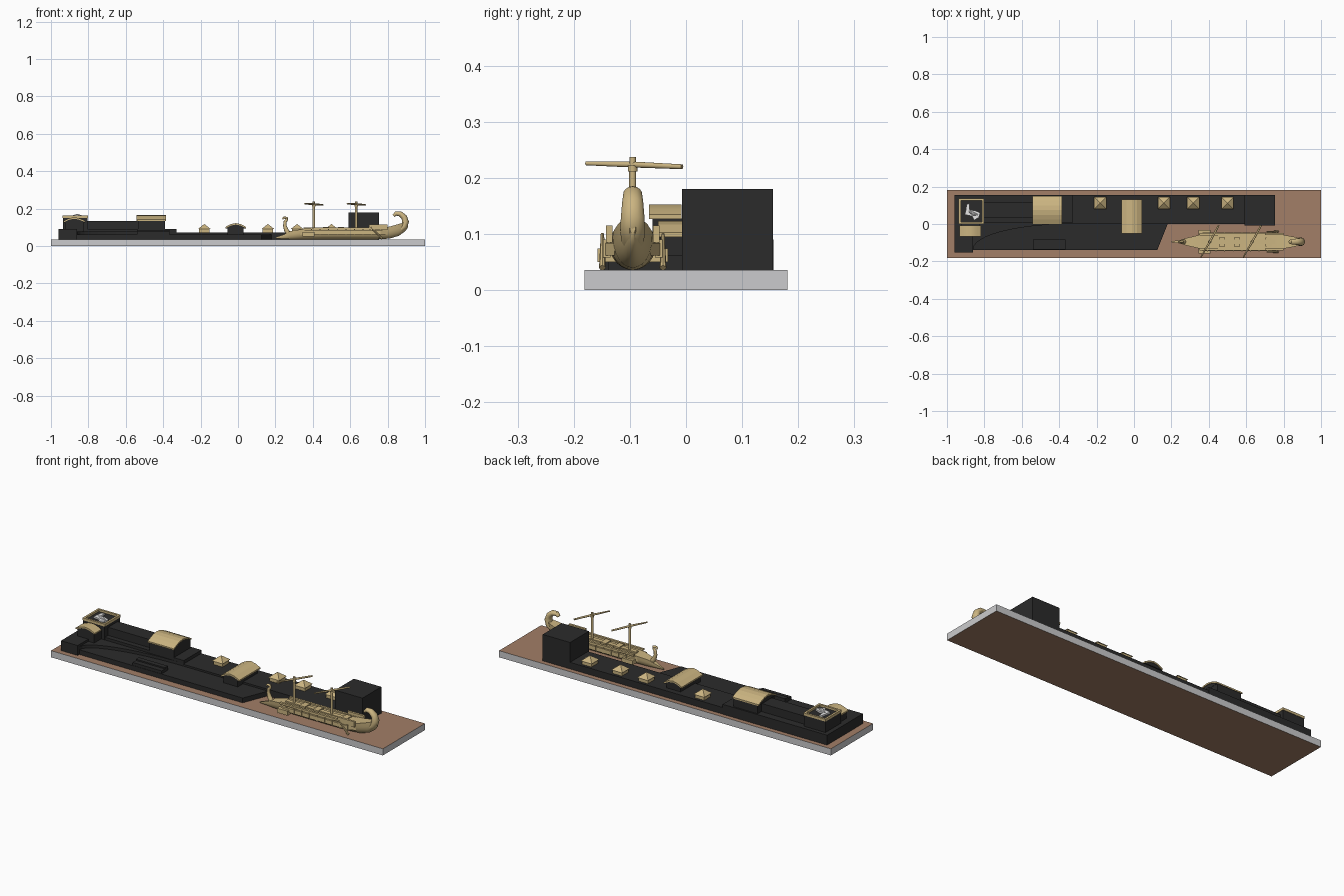
import bpy, bmesh, math
from mathutils import Vector

if "Cube" in bpy.data.objects:
    bpy.data.objects.remove(bpy.data.objects["Cube"])

def mat(name, rgb):
    m = bpy.data.materials.new(name)
    m.diffuse_color = (*rgb, 1)
    m.use_nodes = True
    m.node_tree.nodes["Principled BSDF"].inputs["Base Color"].default_value = m.diffuse_color
    return m

TAN = mat("sand_tan", (0.60, 0.46, 0.22))
DARK = mat("charcoal", (0.024, 0.024, 0.024))
BROWN = mat("earth_brown", (0.36, 0.21, 0.135))
GREY = mat("light_grey", (0.60, 0.60, 0.61))
WHITE = mat("white", (0.80, 0.80, 0.80))

def finish(name, bm, *mats):
    bmesh.ops.recalc_face_normals(bm, faces=bm.faces)
    me = bpy.data.meshes.new(name)
    bm.to_mesh(me)
    bm.free()
    for m in mats:
        me.materials.append(m)
    o = bpy.data.objects.new(name, me)
    bpy.context.collection.objects.link(o)
    return o

def smooth(o, angle=40):
    bpy.ops.object.select_all(action='DESELECT')
    o.select_set(True)
    bpy.context.view_layer.objects.active = o
    bpy.ops.object.shade_smooth_by_angle(angle=math.radians(angle))

def prism(name, pts, axis, a, b, m):
    """Extrude a 2D outline along an axis from a to b."""
    put = {'x': lambda p, t: (t, *p), 'y': lambda p, t: (p[0], t, p[1]),
           'z': lambda p, t: (*p, t)}[axis]
    bm = bmesh.new()
    lo = [bm.verts.new(put(p, a)) for p in pts]
    hi = [bm.verts.new(put(p, b)) for p in pts]
    bm.faces.new(lo)
    bm.faces.new(hi)
    n = len(pts)
    for i in range(n):
        bm.faces.new((lo[i], lo[(i+1) % n], hi[(i+1) % n], hi[i]))
    return finish(name, bm, m)

def box(name, x0, x1, y0, y1, z0, z1, m):
    return prism(name, [(x0, y0), (x1, y0), (x1, y1), (x0, y1)], 'z', z0, z1, m)

def arc(c0, c1, z, rise, n=8):
    return [(c0 + (c1-c0)*i/n, z + rise*math.sin(math.pi*i/n)) for i in range(n+1)]

def vault(name, axis, c0, c1, a, b, z, rise, n, t=0.008):
    """Curved roof shell on a dark infill."""
    low, top = arc(c0, c1, z, rise, n), arc(c0, c1, z + t, rise, n)
    prism(name + "_infill", low, axis, a + 0.004, b - 0.004, DARK)
    prism(name, low + top[::-1], axis, a, b, TAN)

def tube(name, pts, radii, m, n=12, flat=1.0):
    """Tapered tube through points, kept flat across y by a factor."""
    bm = bmesh.new()
    pts = [Vector(p) for p in pts]
    rings = []
    for i, p in enumerate(pts):
        d = (pts[min(i+1, len(pts)-1)] - pts[max(i-1, 0)]).normalized()
        ref = Vector((0, 1, 0)) if abs(d.y) < 0.7 else Vector((0, 0, 1))
        u = d.cross(ref).normalized()
        v = d.cross(u)
        rings.append([bm.verts.new(p + radii[i]*(u*math.cos(t) + v*flat*math.sin(t)))
                      for t in (2*math.pi*k/n for k in range(n))])
    for r, s in zip(rings, rings[1:]):
        for k in range(n):
            bm.faces.new((r[k], r[(k+1) % n], s[(k+1) % n], s[k]))
    bm.faces.new(rings[0])
    bm.faces.new(rings[-1])
    o = finish(name, bm, m)
    smooth(o)
    return o

# Base slab: brown top and bottom, grey sides
base = box("base_slab", -1, 1, -0.181, 0.181, 0, 0.036, BROWN)
base.data.materials.append(GREY)
for p in base.data.polygons:
    p.material_index = 0 if abs(p.normal.z) > 0.5 else 1

# Quay and terraces
G = 0.035
box("rear_quay", -0.96, 0.75, 0, 0.155, G, 0.072, DARK)
prism("front_quay", [(-0.96, -0.138), (0.125, -0.138), (0.18, 0), (-0.96, 0)], 'z', G, 0.062, DARK)
curve = [(-0.86 + 0.53*(1-math.cos(t)), -0.135 + 0.135*math.sin(t))
         for t in (math.pi/2*i/12 for i in range(13))]
prism("curved_terrace", curve + [(-0.86, 0)], 'z', G, 0.078, DARK)
box("rear_platform", -0.96, -0.33, 0.005, 0.156, G, 0.09, DARK)
box("end_block", -0.96, -0.86, -0.152, 0.156, G, 0.09, DARK)
box("landing_step", -0.54, -0.365, -0.136, -0.082, G, 0.078, DARK)
box("landing_step_top", -0.54, -0.365, -0.108, -0.082, G, 0.085, DARK)
box("raised_corridor", -0.82, -0.53, 0.032, 0.115, 0.08, 0.134, DARK)
box("tall_block", 0.59, 0.755, -0.007, 0.155, G, 0.18, DARK)

# Corner tower with rim and pale figure
box("tower", -0.935, -0.805, 0.002, 0.135, 0.08, 0.152, DARK)
for i, (x0, x1, y0, y1) in enumerate([(-0.937, -0.803, 0, 0.011), (-0.937, -0.803, 0.126, 0.137),
                                      (-0.937, -0.926, 0.011, 0.126), (-0.814, -0.803, 0.011, 0.126)]):
    box(f"tower_rim_{i}", x0, x1, y0, y1, 0.15, 0.163, TAN)
prism("pale_figure", [(-0.895, 0.105), (-0.88, 0.11), (-0.878, 0.075), (-0.85, 0.072), (-0.822, 0.06),
                      (-0.83, 0.035), (-0.855, 0.02), (-0.866, 0.042), (-0.905, 0.05), (-0.9, 0.07)],
      'z', 0.15, 0.161, WHITE)
tube("pale_figure_body", [(-0.885, 0.07, 0.16), (-0.86, 0.055, 0.163), (-0.835, 0.048, 0.16)],
     [0.004, 0.009, 0.004], WHITE, 8)

# Vaulted porch beside the tower
box("porch", -0.925, -0.825, -0.06, 0.002, 0.06, 0.128, DARK)
vault("porch_roof", 'y', -0.932, -0.818, -0.066, -0.008, 0.127, 0.018, 10)

# Two roofed halls
box("long_hall", -0.535, -0.39, 0.004, 0.148, 0.08, 0.136, DARK)
vault("long_hall_roof", 'x', -0.002, 0.15, -0.543, -0.385, 0.134, 0.024, 6)
box("cross_hall", -0.055, 0.03, -0.045, 0.125, 0.05, 0.098, DARK)
vault("cross_hall_roof", 'y', -0.066, 0.042, -0.05, 0.132, 0.095, 0.02, 4)

# Small kiosks with pyramid roofs
for i, x in enumerate((-0.18, 0.16, 0.316, 0.5)):
    box(f"kiosk_{i}", x-0.028, x+0.028, 0.084, 0.14, 0.07, 0.092, TAN)
    bm = bmesh.new()
    e = [bm.verts.new((x+a, 0.112+b, 0.092)) for a, b in
         ((-.033, -.033), (.033, -.033), (.033, .033), (-.033, .033))]
    tip = bm.verts.new((x, 0.112, 0.118))
    bm.faces.new(e)
    for k in range(4):
        bm.faces.new((e[k], e[(k+1) % 4], tip))
    finish(f"kiosk_roof_{i}", bm, TAN)

# Ship hull: stations of x, half width, keel height, rim height
Y = -0.095
stations = [(0.20, .003, .040, .047), (0.245, .009, .038, .062), (0.28, .020, .036, .080),
            (0.34, .034, .036, .090), (0.45, .041, .036, .092), (0.62, .042, .036, .092),
            (0.74, .040, .036, .096), (0.81, .035, .040, .104), (0.86, .026, .055, .118),
            (0.895, .014, .080, .128), (0.908, .006, .100, .125)]
bm = bmesh.new()
rows = []
N = 12
for x, w, k, t in stations:
    row = []
    for i in range(N+1):
        a = math.pi*i/N
        row.append(bm.verts.new((x, Y - w*math.cos(a)*(0.9 + 0.1*abs(math.cos(a))), t - (t-k)*math.sin(a)**0.75)))
    # sunken deck inside the rim
    for s in (0.85, -0.85):
        row.append(bm.verts.new((x, Y + s*w, t - 0.001)))
    for s in (-0.85, 0.85):
        row.append(bm.verts.new((x, Y + s*w, t - 0.2*(t-k))))
    row[-2], row[-1] = row[-1], row[-2]
    row[-2:], row[-3:-1] = [row[-2], row[-1]], [row[-4+1], row[-2]]
    rows.append(row[:N+1])
for r, s in zip(rows, rows[1:]):
    for i in range(N):
        bm.faces.new((r[i], r[i+1], s[i+1], s[i]))
    bm.faces.new((r[N], r[0], s[0], s[N]))
bm.faces.new(rows[0])
bm.faces.new(rows[-1])
bmesh.ops.delete(bm, geom=[v for v in bm.verts if not v.link_faces], context='VERTS')
smooth(finish("ship_hull", bm, TAN))

# Curled stern and prow posts
tube("stern_post", [(0.865, Y, .085), (0.888, Y, .105), (0.896, Y, .13), (0.888, Y, .155),
                    (0.868, Y, .172), (0.845, Y, .174), (0.832, Y, .162)],
     [.016, .019, .018, .016, .014, .012, .008], TAN, 14, 1.2)
tube("prow_post", [(0.275, Y, .06), (0.258, Y, .085), (0.25, Y, .11), (0.252, Y, .13),
                   (0.262, Y, .142), (0.262, Y, .15), (0.245, Y, .152), (0.238, Y, .143)],
     [.013, .012, .009, .008, .007, .007, .006, .004], TAN)

# Ship sides: outriggers, ribs, rails, fins and steering oars
for s, side in ((-1, "near"), (1, "far")):
    def sbox(name, x0, x1, a, b, z0, z1):
        box(f"{side}_{name}", x0, x1, *sorted((Y+s*a, Y+s*b)), z0, z1, TAN)
    prism(f"{side}_outrigger", [(0.33, Y+s*.028), (0.37, Y+s*.05), (0.76, Y+s*.05), (0.80, Y+s*.032)],
          'z', 0.062, 0.084, TAN)
    sbox("rail", 0.35, 0.78, .034, .046, .09, .1)
    sbox("stern_rail", 0.70, 0.80, .036, .048, .085, .115)
    sbox("fin", 0.345, 0.41, .03, .063, .05, .074)
    for i in range(9):
        x = 0.39 + i*0.046
        sbox(f"rib_{i}", x, x+0.005, .04, .053, .058, .09)
    tube(f"{side}_steering_oar", [(0.71, Y+s*.054, .1), (0.77, Y+s*.054, .04)], [.003, .006], TAN, 8)

# Deck fittings
box("deck_walkway", 0.36, 0.78, Y-0.012, Y+0.012, 0.088, 0.098, TAN)
for i, x in enumerate((0.47, 0.55, 0.72)):
    box(f"deck_hatch_{i}", x-0.016, x+0.016, Y-0.024, Y+0.024, 0.088, 0.103, TAN)

# Masts with angled yards
for i, x in enumerate((0.405, 0.632)):
    tube(f"mast_{i}", [(x, Y, .08), (x, Y, .237)], [.007, .006], TAN)
    a, b = (x-0.048, Y-0.083, .226), (x+0.048, Y+0.088, .22)
    tube(f"yard_{i}", [a, (x, Y, .224), b], [.0035, .0055, .0045], TAN, 10)
    tube(f"mast_collar_{i}", [(x, Y, .212), (x, Y, .222)], [.009, .009], TAN, 10)
